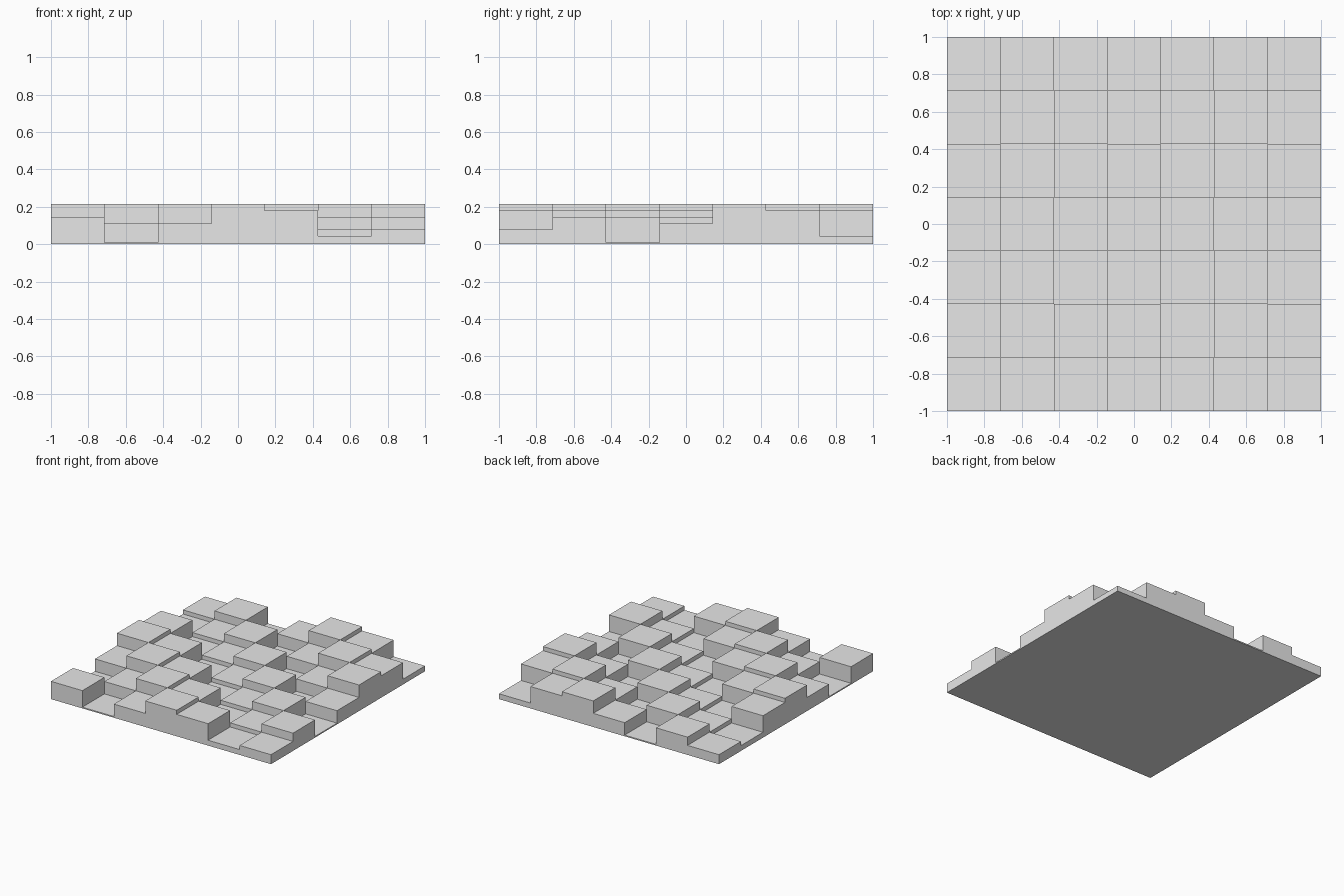
import bpy
import bmesh

cube = bpy.data.objects.get("Cube")
if cube:
    bpy.data.objects.remove(cube, do_unlink=True)

N = 7                              # tiles along each side
TILE = 2 / N
LEVELS = [4, 0, 3, 6, 5, 1, 2]     # height steps, repeated along the diagonals
BASE, STEP = 0.01, 0.034

grey = bpy.data.materials.new("light_grey")
grey.use_nodes = True
grey.diffuse_color = (0.8, 0.8, 0.8, 1)
grey.node_tree.nodes["Principled BSDF"].inputs["Base Color"].default_value = (0.8, 0.8, 0.8, 1)


def height(i, j):
    """Height of a tile; zero outside the board."""
    if not (0 <= i < N and 0 <= j < N):
        return 0
    return BASE + STEP * LEVELS[(i + j) % N]


bm = bmesh.new()


def quad(*points):
    bm.faces.new([bm.verts.new(p) for p in points])


for i in range(N):
    for j in range(N):
        x0, y0 = i * TILE - 1, j * TILE - 1
        x1, y1 = x0 + TILE, y0 + TILE
        top = height(i, j)
        # Flat top and underside of the tile
        quad((x0, y0, top), (x1, y0, top), (x1, y1, top), (x0, y1, top))
        quad((x0, y1, 0), (x1, y1, 0), (x1, y0, 0), (x0, y0, 0))
        # Walls down to each lower neighbour
        sides = [((x0, y0), (x1, y0), i, j - 1), ((x1, y0), (x1, y1), i + 1, j),
                 ((x1, y1), (x0, y1), i, j + 1), ((x0, y1), (x0, y0), i - 1, j)]
        for a, b, ni, nj in sides:
            low = height(ni, nj)
            if low < top:
                quad((*a, low), (*b, low), (*b, top), (*a, top))

# Join the tiles and clean the flat underside
bmesh.ops.remove_doubles(bm, verts=bm.verts, dist=0.0005)

mesh = bpy.data.meshes.new("stepped_tile_board")
bm.to_mesh(mesh)
bm.free()
mesh.materials.append(grey)
board = bpy.data.objects.new("stepped_tile_board", mesh)
bpy.context.collection.objects.link(board)
